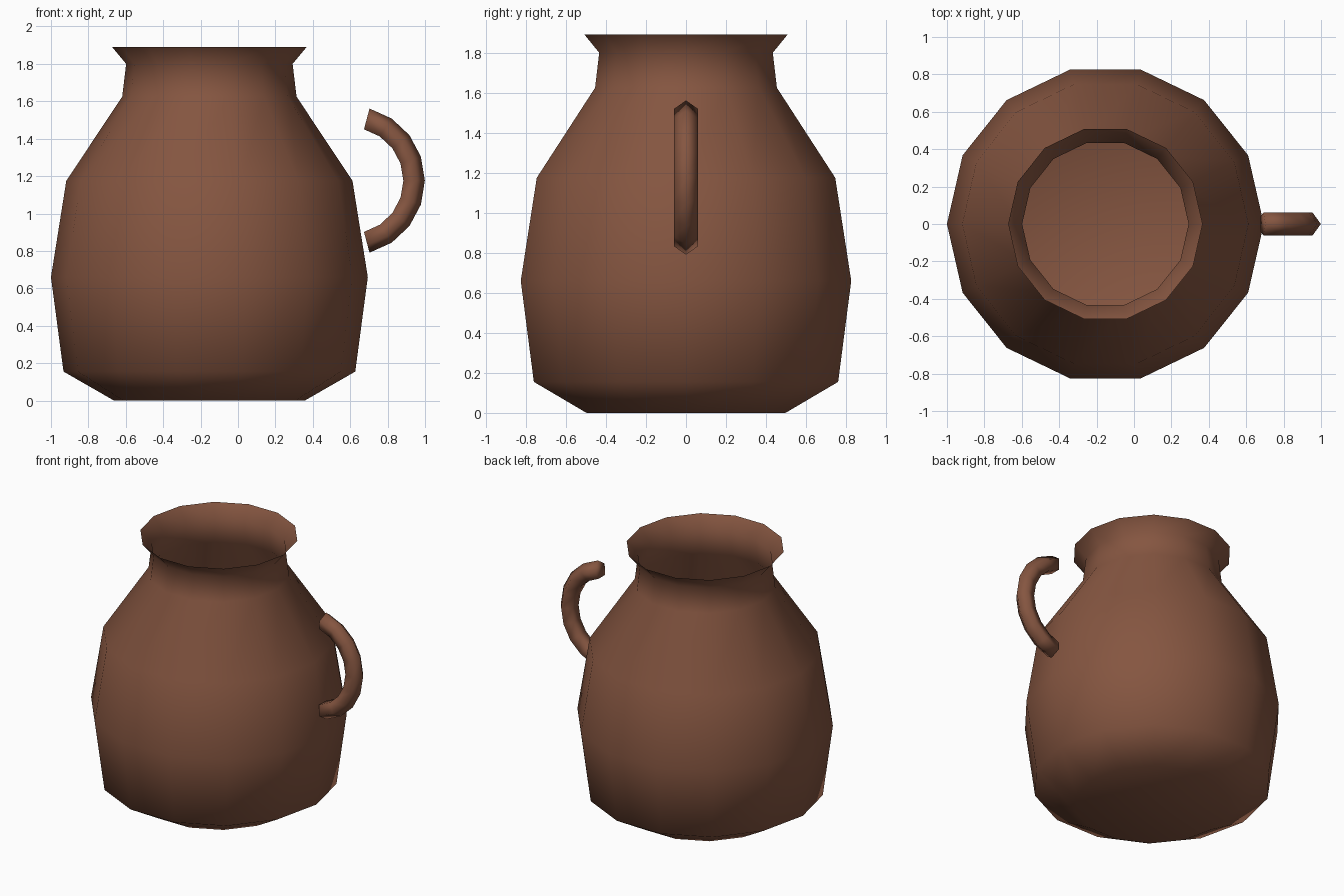
import bpy, bmesh
from math import sin, cos, pi, radians
from mathutils import Vector

if "Cube" in bpy.data.objects:
    bpy.data.objects.remove(bpy.data.objects["Cube"], do_unlink=True)

# Fired clay colour
clay = bpy.data.materials.new("brown clay")
clay.use_nodes = True
colour = (0.235, 0.092, 0.052, 1)
clay.diffuse_color = colour
bsdf = clay.node_tree.nodes["Principled BSDF"]
bsdf.inputs["Base Color"].default_value = colour
bsdf.inputs["Roughness"].default_value = 0.8


def skin_rings(name, rings, caps):
    """Join equal closed rings of points into a smooth skin, capping chosen ends."""
    bm = bmesh.new()
    loops = [[bm.verts.new(p) for p in ring] for ring in rings]
    for a, b in zip(loops, loops[1:]):
        n = len(a)
        for i in range(n):
            j = (i + 1) % n
            bm.faces.new((a[i], a[j], b[j], b[i]))
    for end in caps:
        bm.faces.new(loops[end])
    bmesh.ops.recalc_face_normals(bm, faces=bm.faces)
    for f in bm.faces:
        f.smooth = True
    mesh = bpy.data.meshes.new(name)
    bm.to_mesh(mesh)
    bm.free()
    mesh.materials.append(clay)
    obj = bpy.data.objects.new(name, mesh)
    bpy.context.collection.objects.link(obj)
    return obj


# Pot body: open thin shell turned from a profile of (radius, height)
SIDES = 14
AXIS_X = -0.153
profile = [(0.51, 0), (0.78, 0.155), (0.847, 0.66), (0.765, 1.175),
           (0.466, 1.625), (0.445, 1.80), (0.52, 1.89)]
skin_rings("pot_body", [
    [Vector((AXIS_X + r * cos(2 * pi * i / SIDES), r * sin(2 * pi * i / SIDES), z))
     for i in range(SIDES)] for r, z in profile], caps=[0])

# Handle: five-sided tube swept along an arc, ridge facing outwards
SEGMENTS, TUBE_SIDES = 8, 5
ARC, TUBE = 0.3355, 0.0635
centre = Vector((0.6, 0, 1.176))
rings = []
for s in range(SEGMENTS + 1):
    a = radians(-75 + 150 * s / SEGMENTS)
    out = Vector((cos(a), 0, sin(a)))
    rings.append([centre + out * (ARC + TUBE * cos(2 * pi * k / TUBE_SIDES))
                  + Vector((0, TUBE * sin(2 * pi * k / TUBE_SIDES), 0))
                  for k in range(TUBE_SIDES)])
skin_rings("handle", rings, caps=[0, -1])
